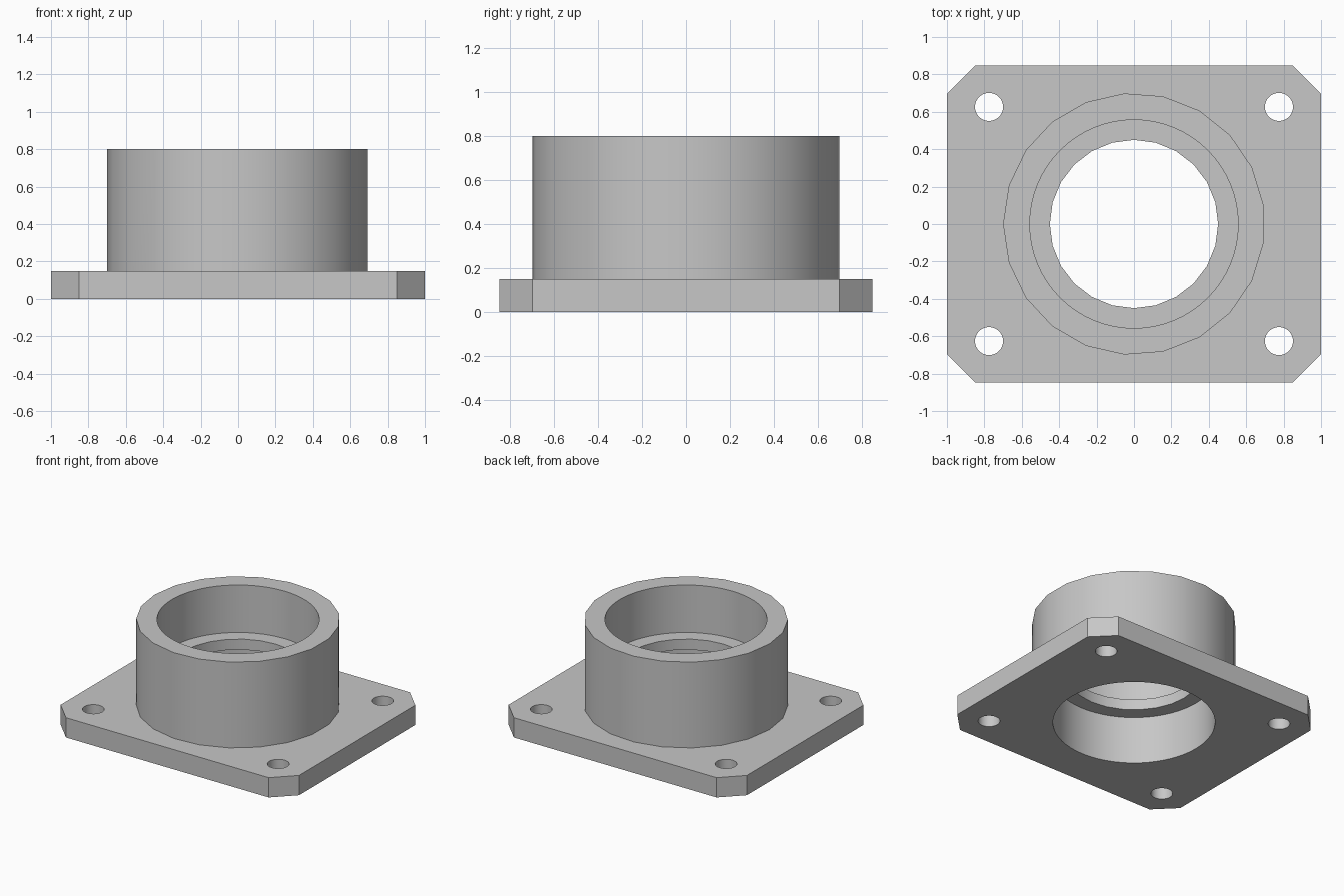
import bpy
import bmesh
from math import radians

default_cube = bpy.data.objects.get("Cube")
if default_cube:
    bpy.data.objects.remove(default_cube, do_unlink=True)

HALF_X, HALF_Y, CHAMFER = 1.0, 0.847, 0.15
PLATE_TOP, COLLAR_TOP = 0.15, 0.8
LIP_BOTTOM, LIP_TOP = 0.36, 0.44
BORE_R, LIP_R, COLLAR_R = 0.557, 0.45, 0.7
HOLE_X, HOLE_Y, HOLE_R = 0.775, 0.626, 0.075

grey = bpy.data.materials.new("plain grey")
grey.use_nodes = True
colour = (0.57, 0.57, 0.57, 1)
grey.diffuse_color = colour
grey.node_tree.nodes["Principled BSDF"].inputs["Base Color"].default_value = colour


def cylinder(name, radius, bottom, top, sides, x=0, y=0):
    bpy.ops.mesh.primitive_cylinder_add(
        vertices=sides, radius=radius, depth=top - bottom,
        location=(x, y, (bottom + top) / 2), rotation=(0, 0, radians(90)))
    obj = bpy.context.object
    obj.name = name
    obj.data.materials.append(grey)
    return obj


def combine(target, tool, operation):
    """Apply a boolean and discard the tool object."""
    mod = target.modifiers.new(tool.name, 'BOOLEAN')
    mod.operation = operation
    mod.solver = 'EXACT'
    mod.object = tool
    bpy.context.view_layer.objects.active = target
    bpy.ops.object.modifier_apply(modifier=mod.name)
    bpy.data.objects.remove(tool, do_unlink=True)


# Mounting plate: rectangle with chamfered corners
a, b = HALF_X - CHAMFER, HALF_Y - CHAMFER
outline = [(a, -HALF_Y), (HALF_X, -b), (HALF_X, b), (a, HALF_Y),
           (-a, HALF_Y), (-HALF_X, b), (-HALF_X, -b), (-a, -HALF_Y)]
bm = bmesh.new()
base = bm.faces.new([bm.verts.new((x, y, 0)) for x, y in outline])
raised = bmesh.ops.extrude_face_region(bm, geom=[base], use_keep_orig=True)
bmesh.ops.translate(bm, vec=(0, 0, PLATE_TOP),
                    verts=[v for v in raised["geom"] if isinstance(v, bmesh.types.BMVert)])
bmesh.ops.recalc_face_normals(bm, faces=bm.faces)
mesh = bpy.data.meshes.new("flanged_housing")
bm.to_mesh(mesh)
bm.free()
mesh.materials.append(grey)
housing = bpy.data.objects.new("flanged_housing", mesh)
bpy.context.collection.objects.link(housing)

# Round collar standing on the plate
combine(housing, cylinder("collar", COLLAR_R, 0.05, COLLAR_TOP, 21), 'UNION')

# Upper and lower bores, leaving a thin lip between them
combine(housing, cylinder("upper_bore", BORE_R, LIP_TOP, 1, 64), 'DIFFERENCE')
combine(housing, cylinder("lower_bore", BORE_R, -0.2, LIP_BOTTOM, 64), 'DIFFERENCE')
combine(housing, cylinder("lip_opening", LIP_R, 0.2, 0.6, 24), 'DIFFERENCE')

# Bolt holes in the four corners
for sx in (-1, 1):
    for sy in (-1, 1):
        combine(housing, cylinder("bolt_hole", HOLE_R, -0.1, 0.3, 32,
                                  sx * HOLE_X, sy * HOLE_Y), 'DIFFERENCE')

# Smooth the round walls, keep the rims sharp
bpy.ops.object.select_all(action='DESELECT')
housing.select_set(True)
bpy.context.view_layer.objects.active = housing
bpy.ops.object.shade_smooth_by_angle(angle=radians(30))
